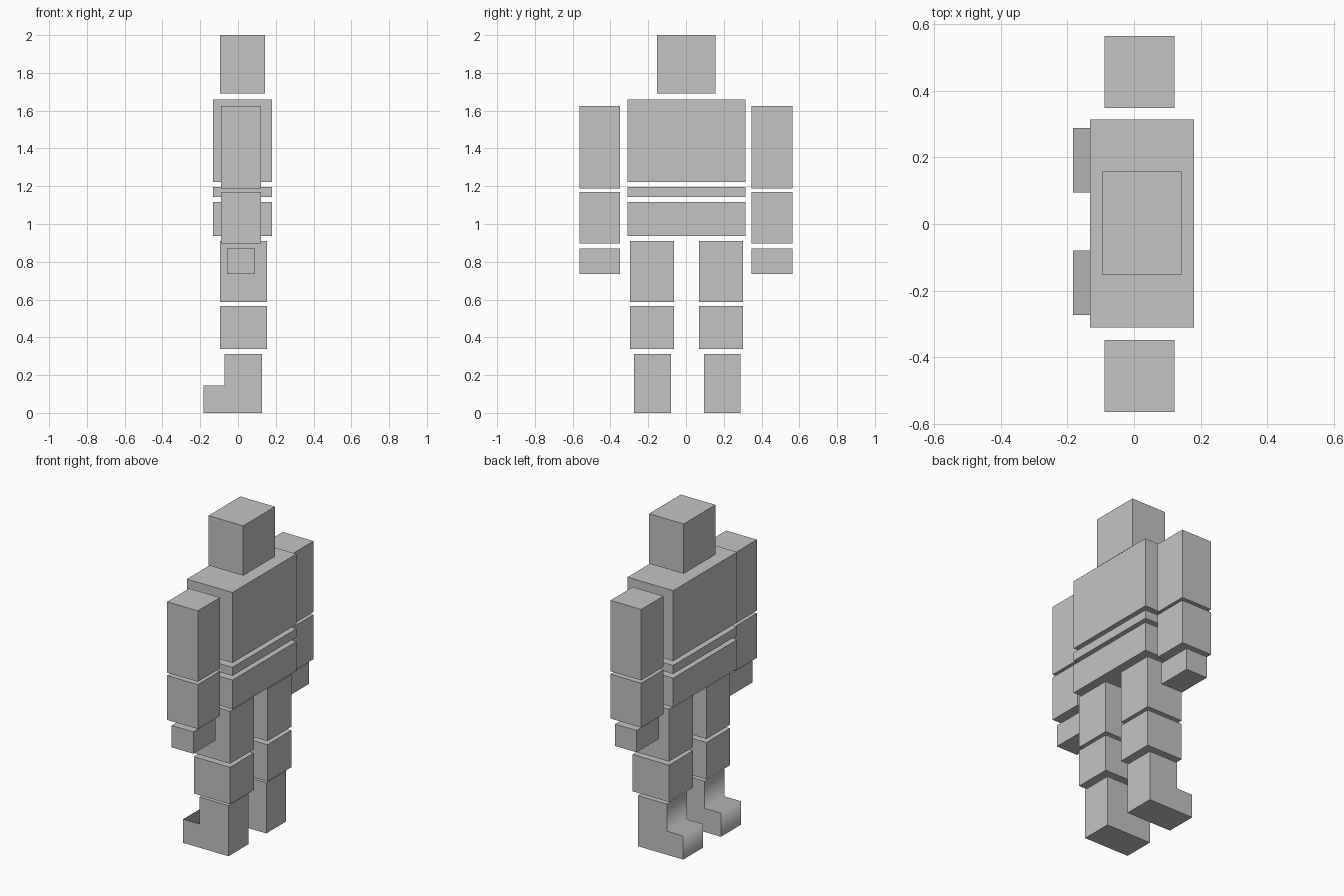
import bpy
import bmesh

if "Cube" in bpy.data.objects:
    bpy.data.objects.remove(bpy.data.objects["Cube"], do_unlink=True)

GREY = (0.55, 0.55, 0.55, 1.0)
grey = bpy.data.materials.new("plain grey")
grey.use_nodes = True
grey.diffuse_color = GREY
grey.node_tree.nodes["Principled BSDF"].inputs["Base Color"].default_value = GREY


def finish(name, bm):
    """Turn a bmesh into a grey object."""
    bmesh.ops.recalc_face_normals(bm, faces=bm.faces)
    mesh = bpy.data.meshes.new(name)
    bm.to_mesh(mesh)
    bm.free()
    mesh.materials.append(grey)
    obj = bpy.data.objects.new(name, mesh)
    bpy.context.collection.objects.link(obj)
    return obj


def block(name, x, y, z):
    """Flat-sided box from (low, high) ranges."""
    bm = bmesh.new()
    bmesh.ops.create_cube(bm, size=1)
    for v in bm.verts:
        for axis, (low, high) in enumerate((x, y, z)):
            v.co[axis] = high if v.co[axis] > 0 else low
    return finish(name, bm)


def boot(name, y):
    """L-shaped profile extruded sideways, shaded softly over the instep."""
    outline = [(0.127, 0), (0.127, 0.313), (-0.072, 0.313),
               (-0.072, 0.146), (-0.183, 0.146), (-0.183, 0)]
    bm = bmesh.new()
    side = bm.faces.new([bm.verts.new((px, y[0], pz)) for px, pz in outline])
    result = bmesh.ops.extrude_face_region(bm, geom=[side], use_keep_orig=True)
    for v in result["geom"]:
        if isinstance(v, bmesh.types.BMVert):
            v.co.y = y[1]
    for f in bm.faces:
        f.smooth = True
    # only the two cross edges of the step stay soft
    for e in bm.edges:
        a, b = (v.co for v in e.verts)
        crosswise = abs(a.y - b.y) > 0.01
        e.smooth = crosswise and abs(a.z - 0.146) < 0.001
    return finish(name, bm)


# Head and trunk
trunk_x, trunk_y = (-0.132, 0.18), (-0.311, 0.314)
block("head", (-0.094, 0.143), (-0.153, 0.157), (1.692, 2.0))
block("chest", trunk_x, trunk_y, (1.223, 1.658))
block("waist", trunk_x, trunk_y, (1.143, 1.196))
block("hips", trunk_x, trunk_y, (0.936, 1.117))

# Arms and legs; the figure looks along -x, so its left is -y
arm_x, leg_x = (-0.089, 0.121), (-0.095, 0.153)
for side, arm_y, leg_y, foot_y in (
        ("left", (-0.565, -0.349), (-0.296, -0.064), (-0.274, -0.08)),
        ("right", (0.348, 0.565), (0.069, 0.302), (0.095, 0.289))):
    block(side + "_upper_arm", arm_x, arm_y, (1.188, 1.626))
    block(side + "_forearm", arm_x, arm_y, (0.896, 1.17))
    block(side + "_hand", (-0.058, 0.09), arm_y, (0.735, 0.87))
    block(side + "_thigh", leg_x, leg_y, (0.587, 0.911))
    block(side + "_shin", leg_x, leg_y, (0.337, 0.565))
    boot(side + "_boot", foot_y)
